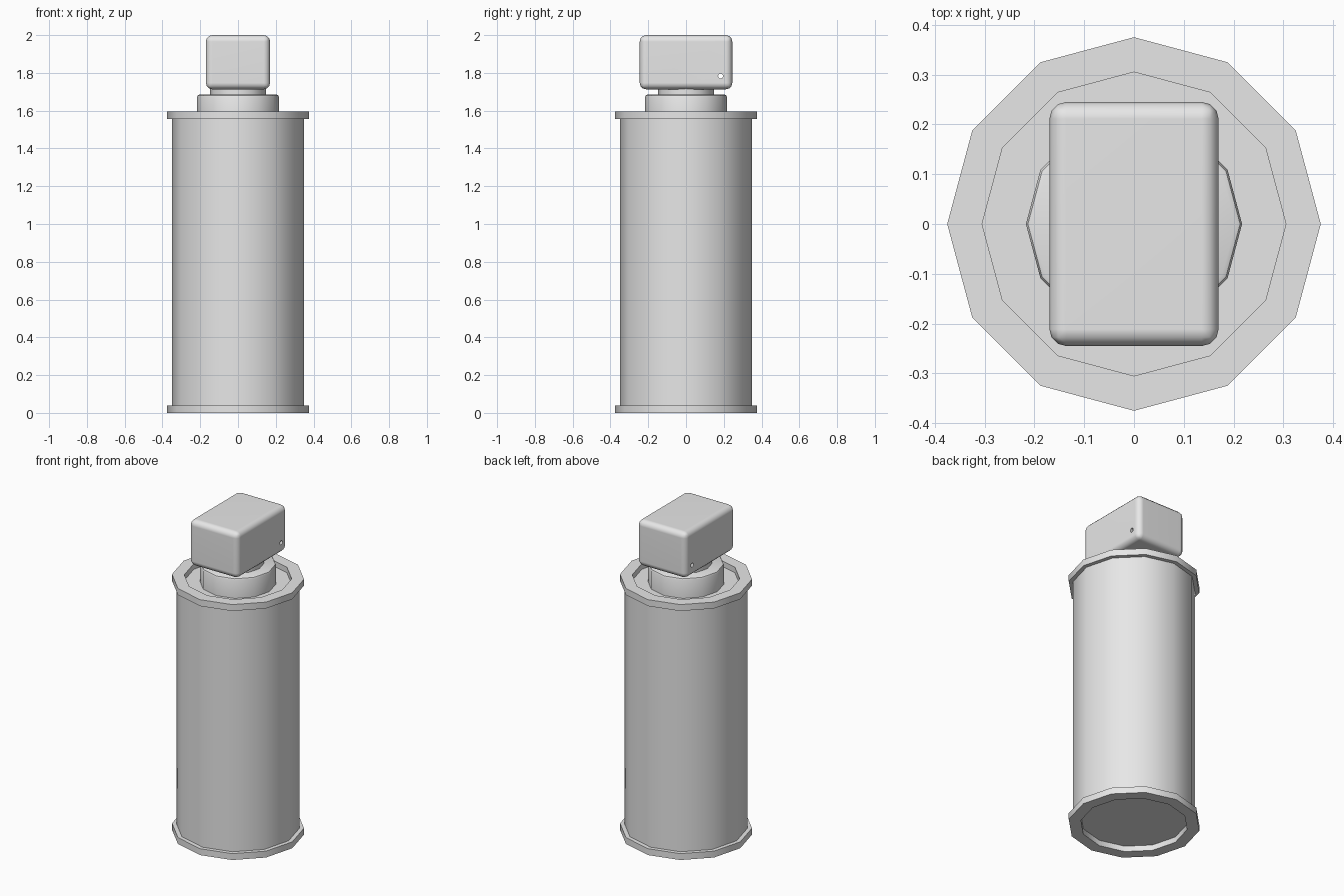
import bpy, bmesh, math
from mathutils import Matrix, Vector

cube = bpy.data.objects.get("Cube")
if cube:
    bpy.data.objects.remove(cube, do_unlink=True)

SIDES = 12

grey = bpy.data.materials.new("light_grey")
grey.use_nodes = True
grey.diffuse_color = (0.8, 0.8, 0.8, 1)
grey.node_tree.nodes["Principled BSDF"].inputs["Base Color"].default_value = (0.8, 0.8, 0.8, 1)


def make_object(name, bm):
    bmesh.ops.recalc_face_normals(bm, faces=bm.faces)
    mesh = bpy.data.meshes.new(name)
    bm.to_mesh(mesh)
    bm.free()
    mesh.materials.append(grey)
    obj = bpy.data.objects.new(name, mesh)
    bpy.context.collection.objects.link(obj)
    return obj


def smooth(obj, degrees=40):
    bpy.ops.object.select_all(action='DESELECT')
    obj.select_set(True)
    bpy.context.view_layer.objects.active = obj
    bpy.ops.object.shade_smooth_by_angle(angle=math.radians(degrees))


def lathe(name, profile, closed=False):
    """Revolve (radius, height) points; an open profile gets flat end caps."""
    bm = bmesh.new()
    rings = []
    for r, z in profile:
        angles = [2 * math.pi * i / SIDES for i in range(SIDES)]
        rings.append([bm.verts.new((r * math.cos(a), r * math.sin(a), z)) for a in angles])
    pairs = list(zip(rings, rings[1:]))
    if closed:
        pairs.append((rings[-1], rings[0]))
    else:
        bm.faces.new(rings[0][::-1])
        bm.faces.new(rings[-1])
    for low, high in pairs:
        for i in range(SIDES):
            j = (i + 1) % SIDES
            bm.faces.new((low[i], low[j], high[j], high[i]))
    obj = make_object(name, bm)
    smooth(obj)
    return obj


# Canister body with a raised rim ring at each end
lathe("canister_body", [(0.35, 0.035), (0.35, 1.56)])
for name, z in (("bottom_rim", 0), ("top_rim", 1.555)):
    lathe(name, [(0.305, z), (0.375, z), (0.375, z + 0.04), (0.305, z + 0.04)], closed=True)

# Collar with softened top edge, and the neck above it
lathe("collar", [(0.217, 1.55), (0.217, 1.672), (0.213, 1.681), (0.204, 1.685)])
lathe("neck", [(0.148, 1.67), (0.148, 1.73)])

# Rounded cap block
bm = bmesh.new()
bmesh.ops.create_cube(bm, size=1)
bmesh.ops.scale(bm, vec=Vector((0.34, 0.49, 0.287)), verts=bm.verts)
bmesh.ops.translate(bm, vec=(0, 0, 1.8565), verts=bm.verts)
bmesh.ops.bevel(bm, geom=bm.edges[:], offset=0.034, segments=3, profile=0.5, affect='EDGES')
cap = make_object("cap_block", bm)
smooth(cap)

# Pin hole running sideways through the cap block
bm = bmesh.new()
bmesh.ops.create_cone(bm, cap_ends=True, segments=SIDES, radius1=0.013, radius2=0.013, depth=1,
                      matrix=Matrix.Translation((0, 0.183, 1.783)) @ Matrix.Rotation(math.pi / 2, 4, 'Y'))
cutter = make_object("pin_hole_cutter", bm)
cutter.hide_render = True
cutter.hide_viewport = True
cut = cap.modifiers.new("pin_hole", 'BOOLEAN')
cut.operation = 'DIFFERENCE'
cut.solver = 'EXACT'
cut.object = cutter
weighted = cap.modifiers.new("flat_face_shading", 'WEIGHTED_NORMAL')
weighted.keep_sharp = True
